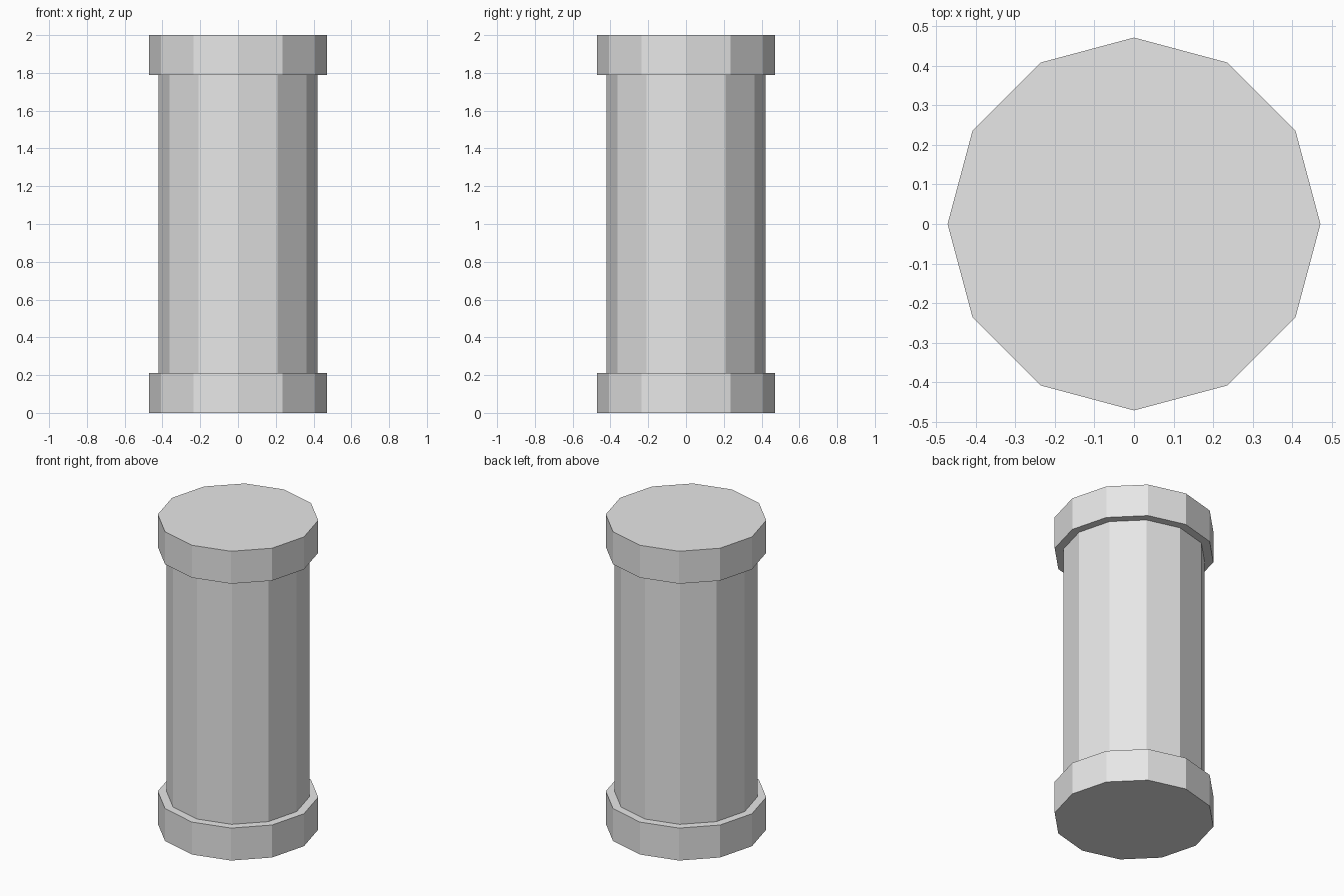
import bpy

cube = bpy.data.objects.get("Cube")
if cube:
    bpy.data.objects.remove(cube, do_unlink=True)

SIDES = 12
HEIGHT = 2.0
RIM_HEIGHT = 0.21
RIM_RADIUS = 0.472
SHAFT_RADIUS = 0.42

stone = bpy.data.materials.new("light_grey")
stone.use_nodes = True
GREY = (0.8, 0.8, 0.8, 1)
stone.diffuse_color = GREY
stone.node_tree.nodes["Principled BSDF"].inputs["Base Color"].default_value = GREY


def prism(name, radius, bottom, top):
    """Flat-sided column section between two heights."""
    bpy.ops.mesh.primitive_cylinder_add(
        vertices=SIDES, radius=radius, depth=top - bottom,
        location=(0, 0, (bottom + top) / 2))
    obj = bpy.context.object
    obj.name = name
    obj.data.materials.append(stone)
    return obj


# Wide rims at both ends, with the narrower shaft between them
prism("bottom_rim", RIM_RADIUS, 0, RIM_HEIGHT)
prism("shaft", SHAFT_RADIUS, RIM_HEIGHT, HEIGHT - RIM_HEIGHT)
prism("top_rim", RIM_RADIUS, HEIGHT - RIM_HEIGHT, HEIGHT)
